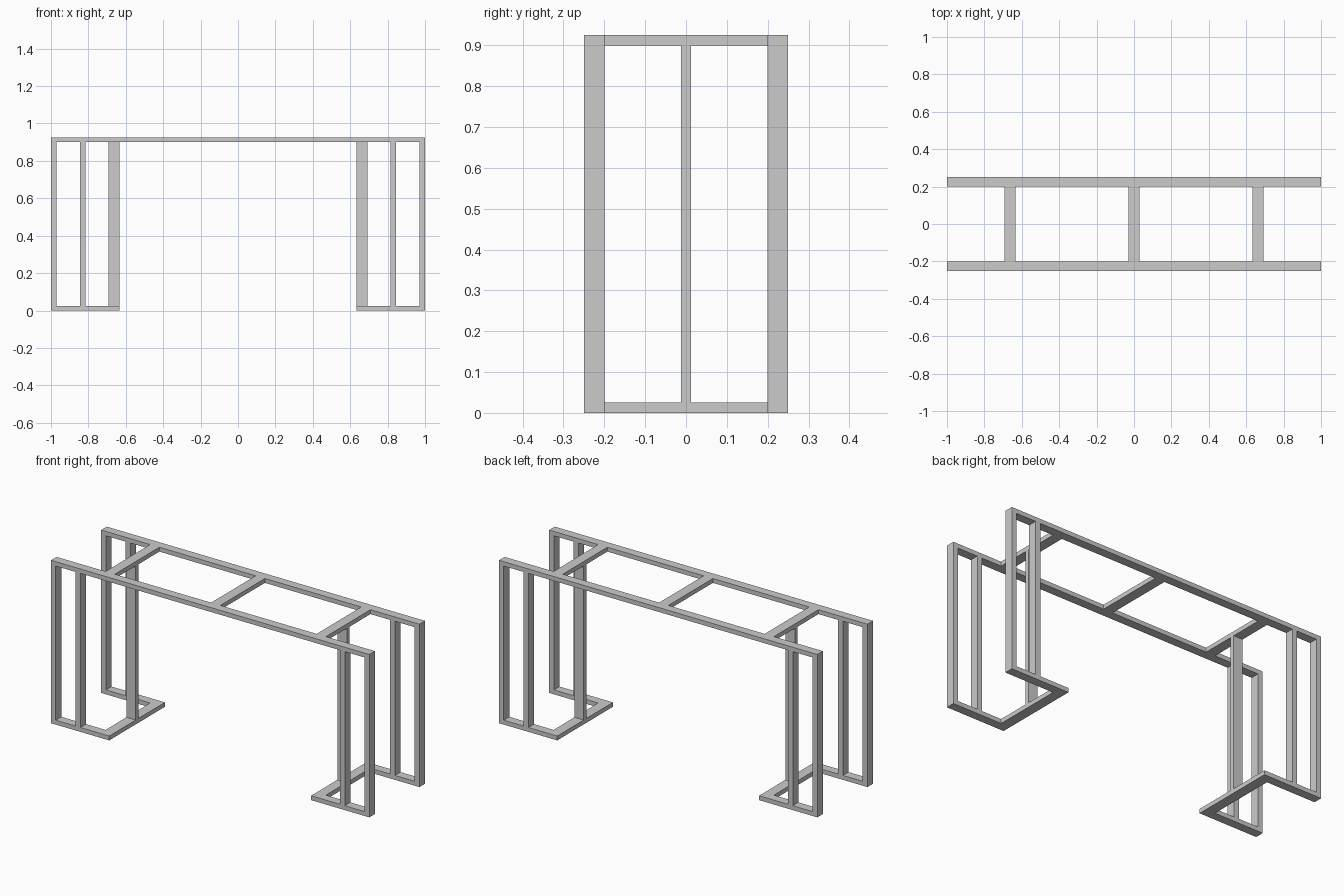
import bpy

if "Cube" in bpy.data.objects:
    bpy.data.objects.remove(bpy.data.objects["Cube"])

H = 0.925      # overall height
T = 0.025      # bar thickness
IN, OUT = 0.634, 0.692   # x span of the inner cross bars


def box(name, x0, x1, y0, y1, z0, z1):
    bpy.ops.mesh.primitive_cube_add(
        size=1, location=((x0 + x1) / 2, (y0 + y1) / 2, (z0 + z1) / 2))
    ob = bpy.context.object
    ob.name = name
    ob.scale = (x1 - x0, y1 - y0, z1 - z0)
    bpy.ops.object.transform_apply(location=True, rotation=False, scale=True)
    return ob


def span(s, a, b):
    return sorted((s * a, s * b))


for sy, face in ((-1, "front"), (1, "back")):
    y = span(sy, 0.2, 0.25)
    # long top rail
    box(face + "_top_rail", -1, 1, *y, H - T, H)
    for sx, side in ((-1, "left"), (1, "right")):
        tag = face + "_" + side
        # floor rail, corner post and intermediate post
        box(tag + "_foot_rail", *span(sx, IN, 1), *y, 0, T)
        box(tag + "_corner_post", *span(sx, 0.97, 1), *y, T, H - T)
        box(tag + "_middle_post", *span(sx, 0.815, 0.846), *y, T, H - T)

for sx, side in ((-1, "left"), (1, "right")):
    x = span(sx, IN, OUT)
    # cross bars at floor and top, joined by a flat upright
    box(side + "_foot_cross_bar", *x, -0.2, 0.2, 0, T)
    box(side + "_top_cross_bar", *x, -0.2, 0.2, H - T, H)
    box(side + "_inner_upright", *x, -0.0125, 0.0125, T, H - T)

# central top cross bar
box("center_top_cross_bar", -0.029, 0.029, -0.2, 0.2, H - T, H)
